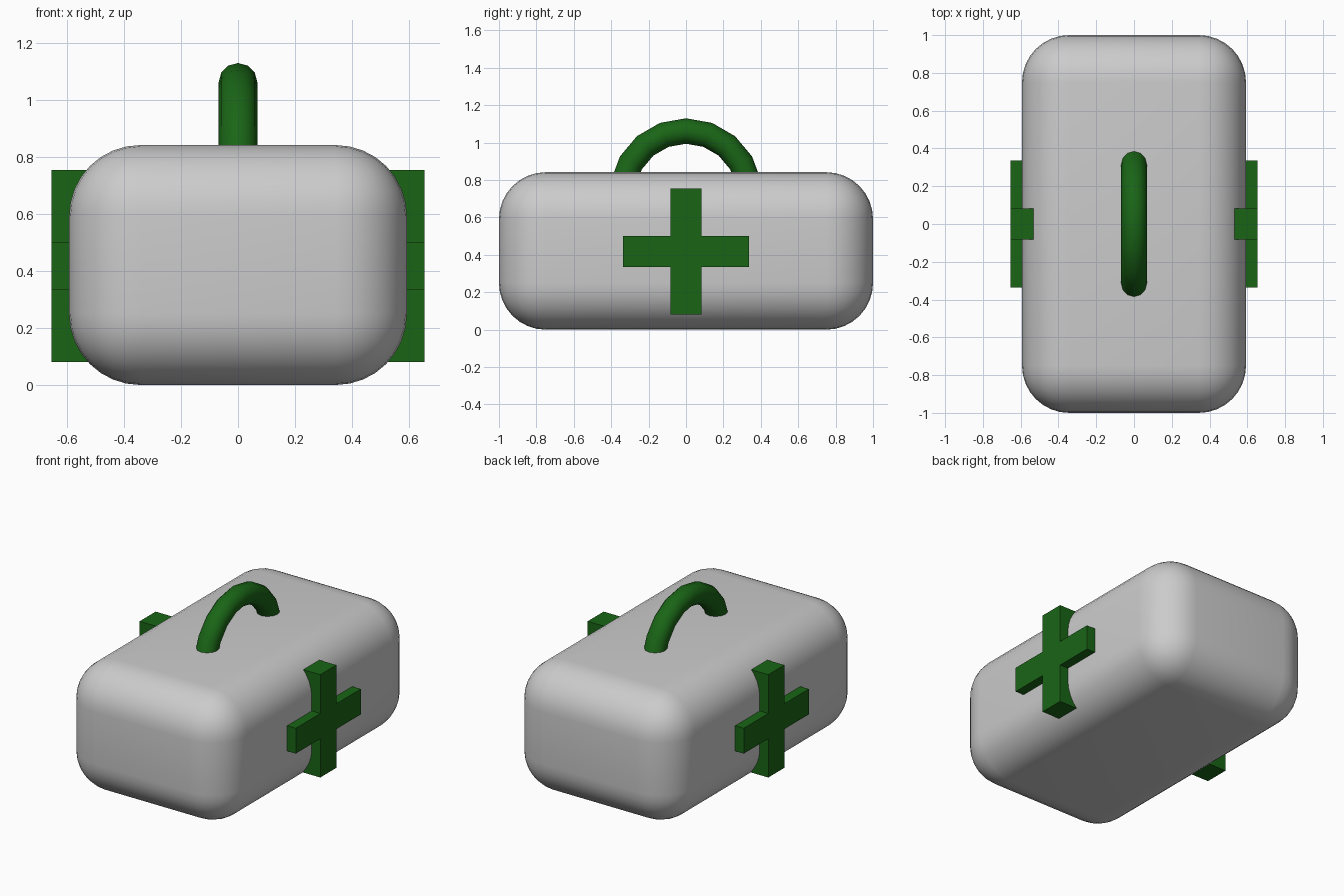
import bpy, bmesh
from math import sin, cos, radians

if "Cube" in bpy.data.objects:
    bpy.data.objects.remove(bpy.data.objects["Cube"])

green = bpy.data.materials.new("green")
green.diffuse_color = (0.01, 0.13, 0.008, 1)
green.use_nodes = True
green.node_tree.nodes["Principled BSDF"].inputs["Base Color"].default_value = green.diffuse_color


def select_only(ob):
    bpy.ops.object.select_all(action='DESELECT')
    ob.select_set(True)
    bpy.context.view_layer.objects.active = ob


# Rounded case
bpy.ops.mesh.primitive_cube_add(size=1, location=(0, 0, 0.421))
case = bpy.context.object
case.name = "case"
case.scale = (1.186, 2.0, 0.842)
bpy.ops.object.transform_apply(location=False, rotation=False, scale=True)
bevel = case.modifiers.new("rounding", 'BEVEL')
bevel.width = 0.25
bevel.segments = 8
bpy.ops.object.modifier_apply(modifier=bevel.name)
bpy.ops.object.shade_smooth_by_angle(angle=radians(40))


# Raised cross on each long side, sunk into the case
def add_cross(name, side):
    a, b = 0.083, 0.337
    outline = [(a, b), (-a, b), (-a, a), (-b, a), (-b, -a), (-a, -a),
               (-a, -b), (a, -b), (a, -a), (b, -a), (b, a), (a, a)]
    bm = bmesh.new()
    face = bm.faces.new([bm.verts.new((side * 0.5, y, z + 0.417)) for y, z in outline])
    ext = bmesh.ops.extrude_face_region(bm, geom=[face], use_keep_orig=True)
    moved = [v for v in ext["geom"] if isinstance(v, bmesh.types.BMVert)]
    bmesh.ops.translate(bm, verts=moved, vec=(side * 0.155, 0, 0))
    bmesh.ops.recalc_face_normals(bm, faces=bm.faces)
    mesh = bpy.data.meshes.new(name)
    bm.to_mesh(mesh)
    bm.free()
    mesh.materials.append(green)
    bpy.context.collection.objects.link(bpy.data.objects.new(name, mesh))


add_cross("right_cross", 1)
add_cross("left_cross", -1)

# Arched carrying handle: round tube swept along an arc
curve = bpy.data.curves.new("handle", 'CURVE')
curve.dimensions = '3D'
curve.bevel_depth = 0.068
curve.bevel_resolution = 4
curve.use_fill_caps = True
spline = curve.splines.new('POLY')
angles = range(-80, 81, 20)
spline.points.add(len(angles) - 1)
for point, deg in zip(spline.points, angles):
    t = radians(deg)
    point.co = (0, 0.34 * sin(t), 0.722 + 0.34 * cos(t), 1)
handle = bpy.data.objects.new("handle", curve)
bpy.context.collection.objects.link(handle)
select_only(handle)
bpy.ops.object.convert(target='MESH')
handle = bpy.context.object
handle.data.materials.clear()
handle.data.materials.append(green)
bpy.ops.object.shade_smooth_by_angle(angle=radians(40))
